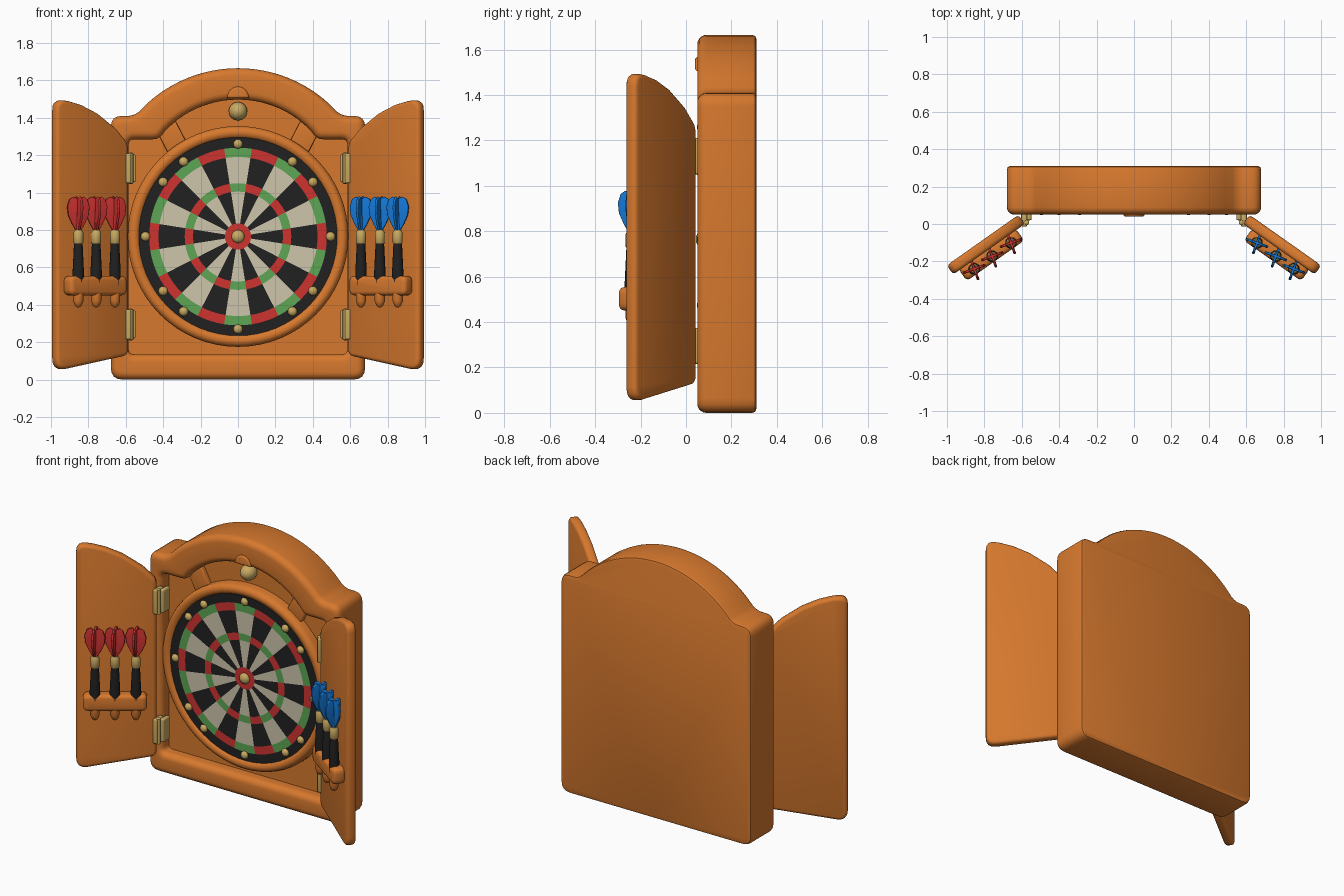
import bpy
import bmesh
from math import sin, cos, pi, sqrt, radians
from mathutils import Matrix, Vector

cube = bpy.data.objects.get("Cube")
if cube:
    bpy.data.objects.remove(cube, do_unlink=True)


def material(name, rgb):
    m = bpy.data.materials.new(name)
    m.use_nodes = True
    m.diffuse_color = (*rgb, 1)
    m.node_tree.nodes["Principled BSDF"].inputs["Base Color"].default_value = (*rgb, 1)
    return m


WOOD = material("warm wood", (0.68, 0.19, 0.027))
BLACK = material("black", (0.015, 0.015, 0.015))
CREAM = material("cream", (0.61, 0.56, 0.41))
RED = material("red", (0.61, 0.033, 0.03))
GREEN = material("green", (0.11, 0.38, 0.09))
BLUE = material("blue", (0.007, 0.19, 0.68))
BRASS = material("brass", (0.58, 0.40, 0.12))
I4 = Matrix.Identity(4)
MIRROR = Matrix.Scale(-1, 4, (1, 0, 0))
FACE_FRONT = Matrix.Rotation(pi / 2, 4, 'X')


def finish(name, bm, mats, matrix=I4):
    bm.transform(matrix)
    bmesh.ops.recalc_face_normals(bm, faces=bm.faces)
    me = bpy.data.meshes.new(name)
    bm.to_mesh(me)
    bm.free()
    for m in mats:
        me.materials.append(m)
    me.shade_smooth()
    me.set_sharp_from_angle(angle=radians(38))
    bpy.context.collection.objects.link(bpy.data.objects.new(name, me))


def loft(name, rings, mat, matrix=I4, closed=False):
    """Skin a stack of equal-sized loops; cap the ends unless closed."""
    bm = bmesh.new()
    vs = [[bm.verts.new(p) for p in ring] for ring in rings]
    n = len(vs[0])
    pairs = list(zip(vs, vs[1:])) + ([(vs[-1], vs[0])] if closed else [])
    for a, b in pairs:
        for i in range(n):
            j = (i + 1) % n
            bm.faces.new((a[i], a[j], b[j], b[i]))
    if not closed:
        bm.faces.new(vs[0])
        bm.faces.new(vs[-1])
    finish(name, bm, [mat], matrix)


def rounded(corners, steps=4):
    """Loop of (x, z) from corners (x, z, r); r = 0 stays a plain point."""
    out = []
    for i, (x, z, r) in enumerate(corners):
        p = Vector((x, z))
        if r == 0:
            out.append(p)
            continue
        a = p + (Vector(corners[i - 1][:2]) - p).normalized() * r
        b = p + (Vector(corners[(i + 1) % len(corners)][:2]) - p).normalized() * r
        for k in range(steps + 1):
            t = k / steps
            out.append(a * (1 - t) ** 2 + p * 2 * t * (1 - t) + b * t * t)
    return out


def inset(loop, d, y):
    """Shrink a loop by d and place it at depth y."""
    n = len(loop)
    area = sum(loop[i - 1].x * loop[i].y - loop[i].x * loop[i - 1].y for i in range(n))
    s = 1 if area > 0 else -1
    out = []
    for i, p in enumerate(loop):
        e = (p - loop[i - 1]).normalized()
        f = (loop[(i + 1) % n] - p).normalized()
        m = Vector((-e.y - f.y, e.x + f.x)) * s
        q = p + m * d * 2 / max(m.length_squared, 1)
        out.append((q.x, y, q.y))
    return out


def slab(name, loop, y0, y1, b, mat, matrix=I4):
    """Plate between depths y0 and y1 with rounded rims."""
    arc = [(b * (1 - cos(a)), b * (1 - sin(a))) for a in (0, pi / 6, pi / 3, pi / 2)]
    rings = [inset(loop, d, y0 + h) for d, h in reversed(arc)]
    rings += [inset(loop, d, y1 - h) for d, h in arc]
    loft(name, rings, mat, matrix)


def box(name, x0, x1, y0, y1, z0, z1, b, mat, matrix=I4):
    r = b * 1.5
    loop = rounded([(x0, z0, r), (x1, z0, r), (x1, z1, r), (x0, z1, r)])
    slab(name, loop, y0, y1, b, mat, matrix)


def lathe(name, profile, mat, matrix=I4, n=16, closed=False):
    rings = [[(r * cos(2 * pi * k / n), r * sin(2 * pi * k / n), h) for k in range(n)]
             for r, h in profile]
    loft(name, rings, mat, matrix, closed)


def stud(name, x, y, z, r, height, mat):
    """Round-headed knob facing forward."""
    prof = [(r * cos(a * pi / 12), height * sin(a * pi / 12)) for a in range(-2, 6)]
    prof.append((r * 0.06, height))
    lathe(name, prof, mat, Matrix.Translation((x, y, z)) @ FACE_FRONT)


# Cabinet: arched outline and matching recess outline, skinned as one shell
def cabinet_loop(radius, centre, span, corners, base):
    xs = [span * k / 12 for k in range(13)]
    arch = [(x, centre + sqrt(radius ** 2 - x * x), 0) for x in xs]
    half = rounded(arch + corners + [(0, base, 0)])
    return half + [Vector((-p.x, p.y)) for p in half[-2:0:-1]]


outer = cabinet_loop(0.72, 0.945, 0.53,
                     [(0.56, 1.41, 0.03), (0.68, 1.41, 0.06), (0.68, 0, 0.065)], 0)
inner = cabinet_loop(0.541, 0.956, 0.39,
                     [(0.425, 1.285, 0.03), (0.585, 1.285, 0.03), (0.585, 0.135, 0.03)], 0.135)
FRONT, PANEL, BACK, B = 0.05, 0.13, 0.31, 0.04
quarter = [k * pi / 10 for k in range(6)]
rings = [inset(outer, 0.018, BACK), inset(outer, 0.005, BACK - 0.005), inset(outer, 0, BACK - 0.018)]
rings += [inset(outer, B * (1 - cos(a)), FRONT + B * (1 - sin(a))) for a in quarter]
rings += [inset(inner, -B * (1 - cos(a)), FRONT + B * (1 - sin(a))) for a in reversed(quarter)]
rings.append(inset(inner, 0, PANEL))
loft("cabinet", rings, WOOD)

# Board surround
CZ = 0.765
AT_BOARD = Matrix.Translation((0, 0, CZ)) @ FACE_FRONT
lathe("board_surround", [(0.52, -0.14), (0.59, -0.14), (0.59, -0.085), (0.583, -0.066),
                         (0.567, -0.055), (0.55, -0.055), (0.535, -0.062), (0.525, -0.075)],
      WOOD, AT_BOARD, 64, True)

# Scoring board: colour by ring and sector
bm = bmesh.new()
radii = [0.01, 0.07, 0.24, 0.285, 0.425, 0.475, 0.532]
N = 80
grid = [[bm.verts.new((r * cos(2 * pi * k / N), r * sin(2 * pi * k / N), -0.068))
         for k in range(N)] for r in radii]
bm.faces.new(grid[0]).material_index = 2
for band in range(6):
    for k in range(N):
        j = (k + 1) % N
        f = bm.faces.new((grid[band][k], grid[band][j], grid[band + 1][j], grid[band + 1][k]))
        even = ((k + 2) // 4) % 2 == 0
        if band == 0:
            f.material_index = 2
        elif band in (2, 4):
            f.material_index = 2 if even else 3
        elif band in (1, 3):
            f.material_index = 0 if even else 1
finish("scoring_board", bm, [BLACK, CREAM, RED, GREEN], AT_BOARD)
for deg in (0, 36, 54, 90, 126, 144, 180, 216, 234, 270, 306, 324):
    a = radians(deg)
    stud("board_pin", 0.495 * cos(a), 0.068, CZ + 0.495 * sin(a), 0.025, 0.02, BRASS)
stud("bullseye_pin", 0, 0.068, CZ, 0.035, 0.025, BRASS)

# Knob, catch and braces under the arch
stud("top_knob", 0, 0.11, 1.435, 0.05, 0.055, BRASS)
lathe("knob_stem", [(0.02, -0.14), (0.02, -0.1)], BRASS,
      Matrix.Translation((0, 0, 1.435)) @ FACE_FRONT)
catch = [Vector((0.058 * cos(k * pi / 12), 1.505 + 0.062 * sin(k * pi / 12))) for k in range(13)]
slab("door_catch", catch, 0.04, 0.12, 0.012, WOOD)
brace = rounded([(0.27, 1.26, 0), (0.335, 1.385, 0), (0.44, 1.34, 0), (0.37, 1.2, 0)])

# Door outline, measured from the hinge edge
door = rounded([(0, 0.13, 0.03), (0.47, 0.045, 0.07), (0.47, 1.5, 0.06), (0.38, 1.488, 0),
                (0.3, 1.468, 0), (0.2, 1.425, 0), (0.08, 1.345, 0), (0, 1.265, 0.03)])
fin = [(0.01, 0.79), (0.035, 0.83), (0.058, 0.88), (0.063, 0.925), (0.05, 0.965),
       (0.028, 0.978), (0.01, 0.97)]
flight = [Vector(p) for p in fin] + [Vector((-x, z)) for x, z in reversed(fin)]

for side, mirror, colour in (("left", I4, BLUE), ("right", MIRROR, RED)):
    hinged = mirror @ Matrix.Translation((0.6, 0.025, 0)) @ Matrix.Rotation(radians(-35.2), 4, 'Z')
    slab(side + "_brace", brace, 0.1, 0.14, 0.008, WOOD, mirror)
    slab(side + "_door", door, -0.03, 0.03, 0.02, WOOD, hinged)
    box(side + "_dart_rack", 0.055, 0.43, -0.1, -0.02, 0.45, 0.555, 0.022, WOOD, hinged)

    # Hinges
    for z in (0.295, 1.13):
        box(side + "_hinge_frame_leaf", 0.547, 0.576, 0.02, 0.09, z - 0.075, z + 0.075, 0.008, BRASS, mirror)
        box(side + "_hinge_door_leaf", 0.572, 0.603, -0.014, 0.06, z - 0.08, z + 0.08, 0.008, BRASS, mirror)
        lathe(side + "_hinge_pin", [(0.006, -0.085), (0.013, -0.08), (0.013, 0.08), (0.006, 0.085)],
              BRASS, mirror @ Matrix.Translation((0.573, 0.008, z)))

    # Darts standing in the rack
    for u in (0.12, 0.243, 0.36):
        at = hinged @ Matrix.Translation((u, -0.07, 0))
        lathe(side + "_dart_tip", [(0.005, 0.385), (0.018, 0.395), (0.028, 0.42), (0.028, 0.46)], WOOD, at)
        lathe(side + "_dart_grip", [(0.03, 0.5), (0.031, 0.57), (0.023, 0.735)], BLACK, at)
        lathe(side + "_dart_collar", [(0.022, 0.725), (0.027, 0.732), (0.027, 0.785), (0.02, 0.8)], BRASS, at)
        lathe(side + "_dart_shaft", [(0.016, 0.79), (0.01, 0.95)], colour, at, 8)
        for turn in (15, 105):
            slab(side + "_dart_flight", flight, -0.007, 0.007, 0.004, colour,
                 at @ Matrix.Rotation(radians(turn), 4, 'Z'))
